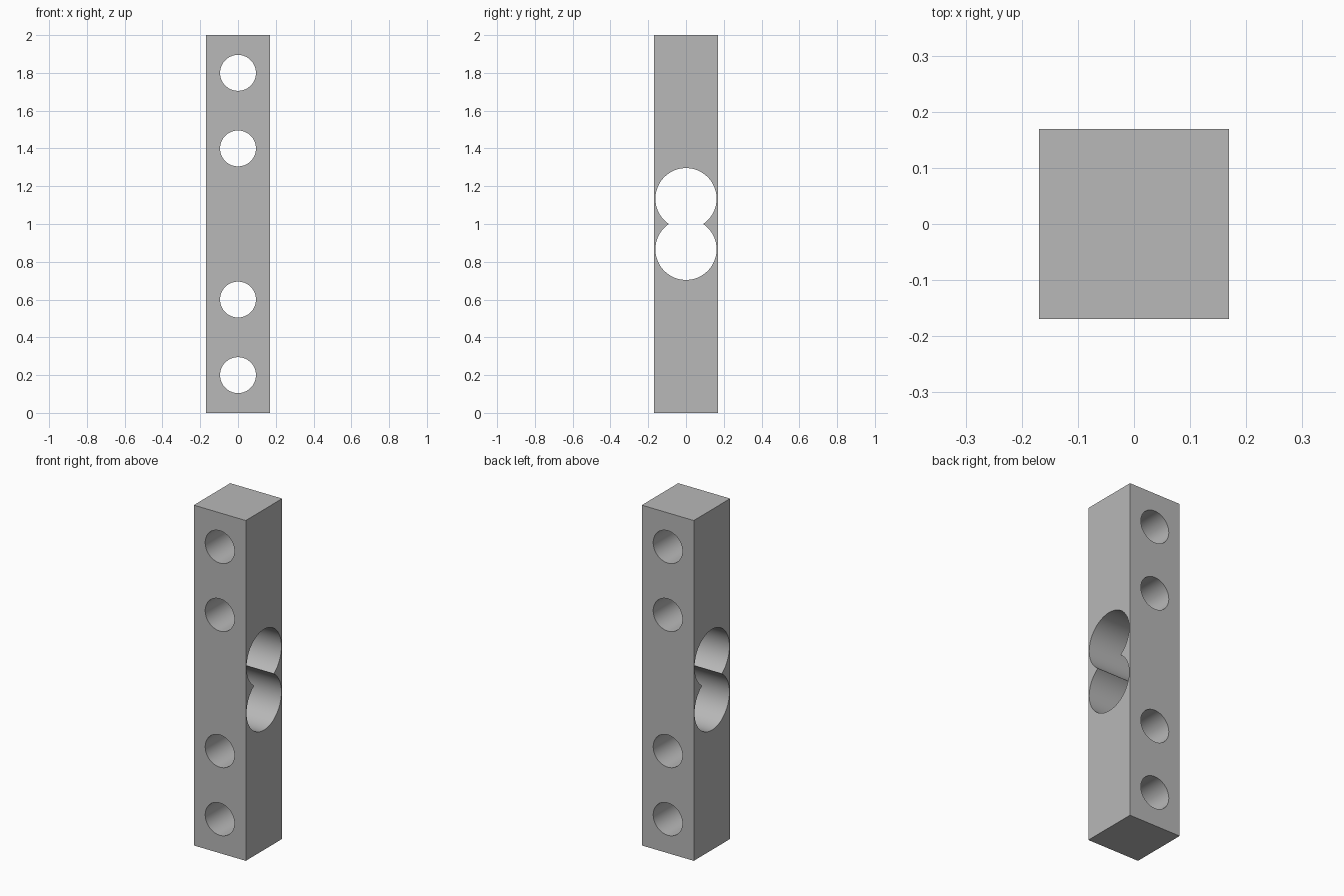
import bpy
import math

if "Cube" in bpy.data.objects:
    bpy.data.objects.remove(bpy.data.objects["Cube"], do_unlink=True)

WIDTH, HEIGHT = 0.338, 2.0
MIDDLE = HEIGHT / 2

# Plain grey metal
grey = bpy.data.materials.new("grey_metal")
grey.use_nodes = True
colour = (0.48, 0.48, 0.48, 1)
grey.diffuse_color = colour
grey.node_tree.nodes["Principled BSDF"].inputs["Base Color"].default_value = colour

# Square bar
bpy.ops.mesh.primitive_cube_add(size=1, location=(0, 0, MIDDLE))
bar = bpy.context.object
bar.name = "square_bar"
bar.scale = (WIDTH, WIDTH, HEIGHT)
bpy.ops.object.transform_apply(location=True, rotation=False, scale=True)
bar.data.materials.append(grey)


def bore(name, z, radius, rotation):
    """Drill a round hole right through the bar at height z."""
    bpy.ops.mesh.primitive_cylinder_add(
        vertices=96, radius=radius, depth=WIDTH * 2,
        location=(0, 0, z), rotation=rotation)
    cutter = bpy.context.object
    cutter.name = name
    cutter.hide_render = True
    cutter.data.materials.append(grey)
    cut = bar.modifiers.new(name, "BOOLEAN")
    cut.operation = "DIFFERENCE"
    cut.solver = "EXACT"
    cut.object = cutter
    bpy.ops.object.select_all(action="DESELECT")
    bpy.context.view_layer.objects.active = bar
    bar.select_set(True)
    bpy.ops.object.modifier_apply(modifier=name)
    bpy.data.objects.remove(cutter, do_unlink=True)


for side, sign in (("lower", -1), ("upper", 1)):
    # Mounting holes, front to back
    for place, offset in (("inner", 0.4), ("outer", 0.8)):
        bore(f"{side}_{place}_hole", MIDDLE + sign * offset, 0.095,
             (math.pi / 2, 0, 0))
    # Large overlapping bores, side to side
    bore(f"{side}_large_bore", MIDDLE + sign * 0.134, 0.162,
         (0, math.pi / 2, 0))

bpy.ops.object.shade_smooth_by_angle(angle=math.radians(30))
